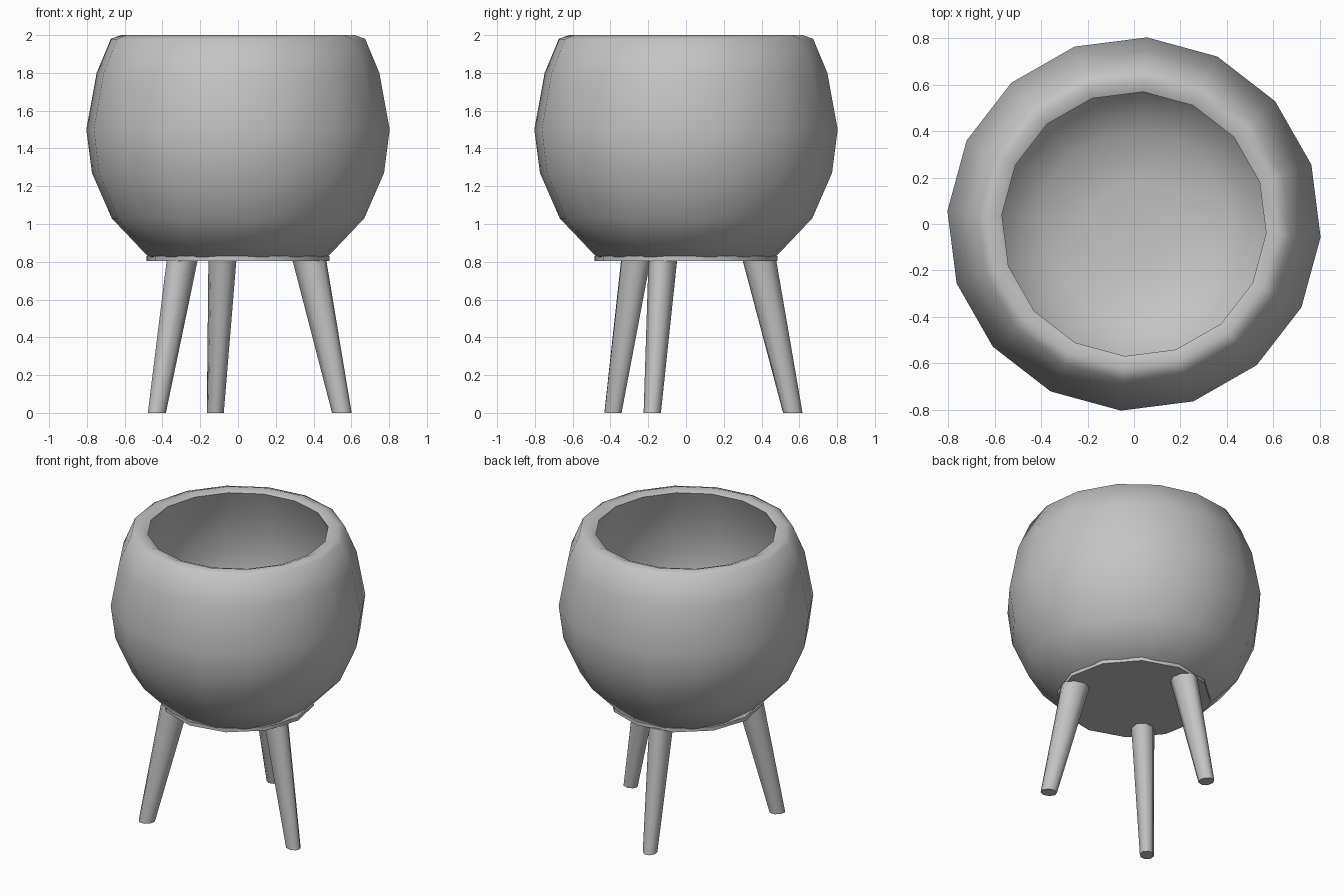
import bpy, bmesh, math

if "Cube" in bpy.data.objects:
    bpy.data.objects.remove(bpy.data.objects["Cube"])

clay = bpy.data.materials.new("plain grey")
clay.diffuse_color = (0.55, 0.55, 0.55, 1)
clay.use_nodes = True
clay.node_tree.nodes["Principled BSDF"].inputs["Base Color"].default_value = clay.diffuse_color


def finish(bm, name, angle):
    bmesh.ops.recalc_face_normals(bm, faces=bm.faces[:])
    mesh = bpy.data.meshes.new(name)
    bm.to_mesh(mesh)
    bm.free()
    mesh.materials.append(clay)
    mesh.shade_smooth()
    mesh.set_sharp_from_angle(angle=math.radians(angle))
    obj = bpy.data.objects.new(name, mesh)
    bpy.context.collection.objects.link(obj)
    return obj


def loft(bm, rings):
    """Join rings of points with quads and cap both ends."""
    loops = [[bm.verts.new(p) for p in ring] for ring in rings]
    n = len(loops[0])
    for a, b in zip(loops, loops[1:]):
        for i in range(n):
            j = (i + 1) % n
            bm.faces.new((a[i], a[j], b[j], b[i]))
    bm.faces.new(loops[0][::-1])
    bm.faces.new(loops[-1])


def circle(r, z, n, phase):
    return [(r * math.cos(phase + math.tau * i / n),
             r * math.sin(phase + math.tau * i / n), z) for i in range(n)]


def turned(name, profile, n, phase, angle):
    bm = bmesh.new()
    loft(bm, [circle(r, z, n, math.radians(phase)) for r, z in profile])
    return finish(bm, name, angle)


# Round bowl: outside, lip, then inside down to the floor
turned("bowl", [
    (0.475, 0.825), (0.67, 1.03), (0.775, 1.27), (0.805, 1.50), (0.75, 1.80),
    (0.675, 1.98), (0.62, 2.0), (0.57, 1.98),
    (0.65, 1.78), (0.70, 1.50), (0.67, 1.27), (0.56, 1.07), (0.40, 0.95),
    (0.18, 0.91)], 16, -4, 60)

# Thin base plate under the bowl
turned("base_plate", [(0.485, 0.805), (0.485, 0.83)], 12, -4, 40)

# Three splayed, tapering legs
for k in range(3):
    a = math.radians(-18 + 120 * k)
    rings = []
    # centre distance, height, radial half-width, sideways half-width
    for d, z, rx, ry in ((0.578, 0.0, 0.053, 0.045), (0.397, 0.81, 0.092, 0.074)):
        ring = []
        for x, y, _ in circle(1, 0, 8, math.radians(22.5)):
            u, v = d + rx * x, ry * y
            ring.append((u * math.cos(a) - v * math.sin(a),
                         u * math.sin(a) + v * math.cos(a), z))
        rings.append(ring)
    bm = bmesh.new()
    loft(bm, rings)
    finish(bm, f"leg_{k + 1}", 60)
